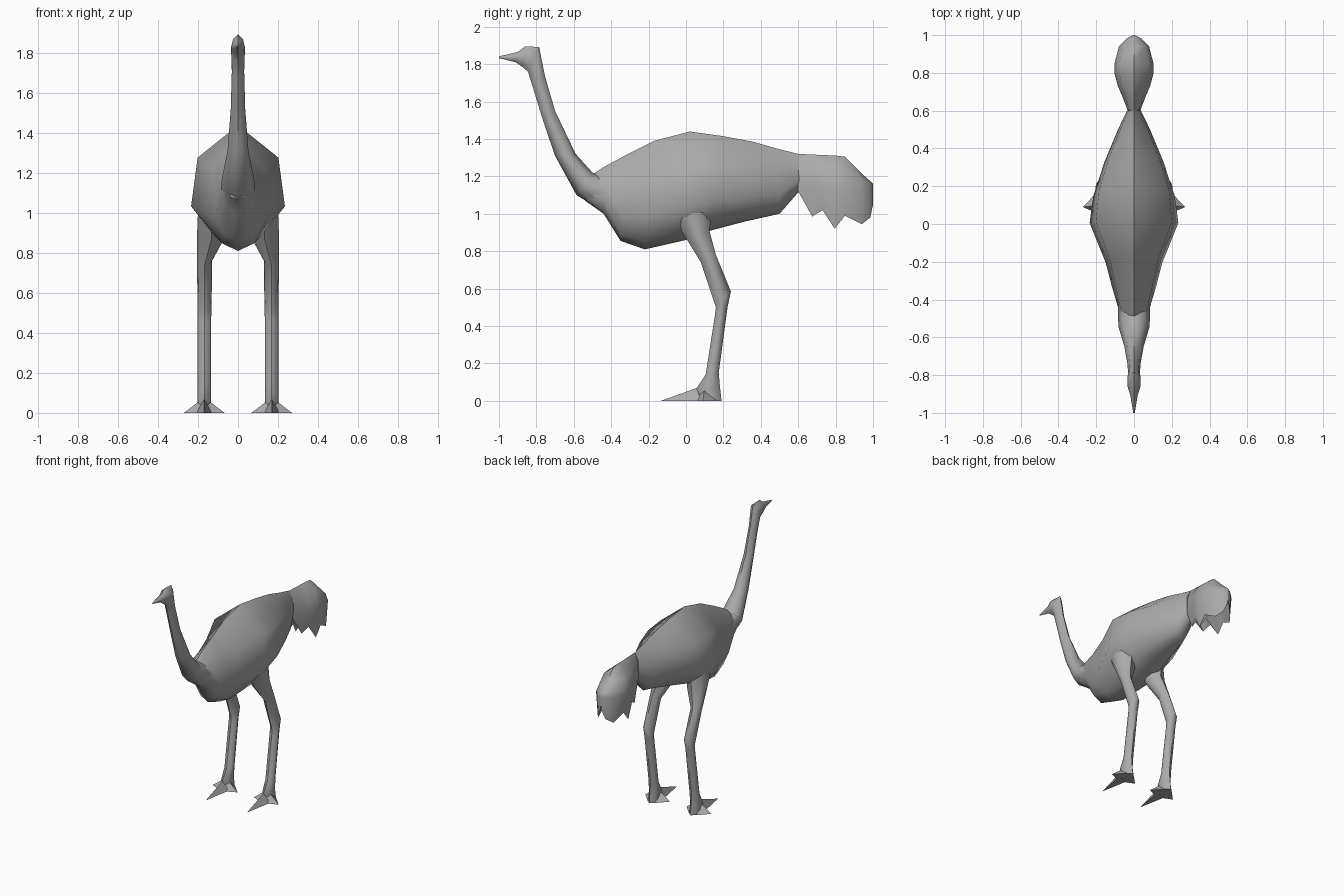
import bpy, bmesh

grey = bpy.data.materials.new("plumage grey")
grey.diffuse_color = (0.4, 0.4, 0.4, 1)


def finish(name, bm, angle=0.9):
    bmesh.ops.remove_doubles(bm, verts=bm.verts, dist=0.0005)
    bmesh.ops.recalc_face_normals(bm, faces=bm.faces)
    mesh = bpy.data.meshes.new(name)
    bm.to_mesh(mesh)
    bm.free()
    mesh.materials.append(grey)
    ob = bpy.data.objects.new(name, mesh)
    bpy.context.collection.objects.link(ob)
    bpy.ops.object.select_all(action='DESELECT')
    bpy.context.view_layer.objects.active = ob
    ob.select_set(True)
    bpy.ops.object.shade_smooth_by_angle(angle=angle)
    return ob


def loft(bm, rings):
    """Skin a list of equal-length point rings and cap both ends."""
    rows = [[bm.verts.new(p) for p in r] for r in rings]
    n = len(rows[0])
    for a, b in zip(rows, rows[1:]):
        for i in range(n):
            j = (i + 1) % n
            bm.faces.new((a[i], a[j], b[j], b[i]))
    bm.faces.new(rows[0])
    bm.faces.new(rows[-1])


def mirrored_ring(half):
    """Close a half outline that starts and ends on x = 0."""
    return half + [(-x, y, z) for x, y, z in half[-2:0:-1]]


# Cross-section shapes: (height fraction, width fraction)
NECK = [(1, 0), (0.8, 0.72), (0.5, 1), (0.2, 0.75), (0, 0)]
BODY = [(1, 0), (0.72, 0.86), (0.3, 1), (0.07, 0.55), (0, 0)]


def section(top, bottom, w, shape):
    return mirrored_ring([(w * k, bottom[0] + (top[0] - bottom[0]) * t,
                           bottom[1] + (top[1] - bottom[1]) * t) for t, k in shape])


# Head and neck: back point, front point, half width
neck = [
    ((-1.0, 1.842), (-1.0, 1.832), 0.004),
    ((-0.90, 1.865), (-0.91, 1.81), 0.02),
    ((-0.86, 1.895), (-0.87, 1.782), 0.033),
    ((-0.785, 1.892), (-0.845, 1.76), 0.035),
    ((-0.755, 1.74), (-0.82, 1.68), 0.031),
    ((-0.70, 1.55), (-0.765, 1.50), 0.036),
    ((-0.59, 1.32), (-0.70, 1.31), 0.052),
    ((-0.50, 1.22), (-0.585, 1.10), 0.083),
    ((-0.36, 1.20), (-0.44, 1.01), 0.085),
]
bm = bmesh.new()
loft(bm, [section(*s, NECK) for s in neck])
finish("head_and_neck", bm)

# Body: top point, bottom point, half width
body = [
    ((-0.50, 1.21), (-0.54, 1.07), 0.06),
    ((-0.44, 1.25), (-0.44, 1.0), 0.085),
    ((-0.31, 1.32), (-0.35, 0.855), 0.115),
    ((-0.17, 1.39), (-0.22, 0.81), 0.15),
    ((0.02, 1.44), (0.0, 0.86), 0.235),
    ((0.20, 1.415), (0.13, 0.91), 0.215),
    ((0.36, 1.385), (0.32, 0.96), 0.155),
    ((0.50, 1.345), (0.50, 1.0), 0.085),
    ((0.60, 1.32), (0.605, 1.12), 0.035),
]
bm = bmesh.new()
loft(bm, [section(*s, BODY) for s in body])
finish("body", bm)

# Tail plume with a ragged hem: y, ridge z, half width, hem z
tail = [
    (0.60, 1.32, 0.033, 1.12), (0.675, 1.317, 0.062, 0.985),
    (0.73, 1.314, 0.085, 1.02), (0.795, 1.312, 0.103, 0.92),
    (0.85, 1.305, 0.103, 0.99), (0.94, 1.215, 0.08, 0.945),
    (0.985, 1.175, 0.035, 0.98), (1.0, 1.16, 0.005, 1.05),
]
bm = bmesh.new()
loft(bm, [mirrored_ring([
    (0, y, ridge), (w * 0.75, y, ridge * 0.65 + 1.13 * 0.35), (w, y, 1.14),
    (w * 0.8, y, hem), (0, y, max(hem, 1.08))]) for y, ridge, w, hem in tail])
finish("tail_plume", bm, 0.8)

# Leg: front (y, z), back (y, z), inner x, outer x
leg = [
    ((-0.09, 1.02), (0.14, 1.02), 0.06, 0.20),
    ((0.0, 0.87), (0.125, 0.91), 0.06, 0.205),
    ((0.08, 0.74), (0.16, 0.78), 0.13, 0.205),
    ((0.16, 0.50), (0.24, 0.585), 0.132, 0.203),
    ((0.155, 0.46), (0.222, 0.50), 0.134, 0.202),
    ((0.105, 0.14), (0.175, 0.15), 0.134, 0.202),
    ((0.055, 0.065), (0.182, 0.07), 0.135, 0.203),
    ((0.08, 0.0), (0.19, 0.0), 0.135, 0.203),
]


def leg_ring(f, b, x0, x1):
    c = (x0 + x1) / 2
    half = (x1 - x0) / 2
    out = []
    for t, k in [(0, 0), (0.22, .8), (0.5, 1), (0.78, .8), (1, 0), (0.78, -.8), (0.5, -1), (0.22, -.8)]:
        out.append((c + half * k, f[0] + (b[0] - f[0]) * t, f[1] + (b[1] - f[1]) * t))
    return out


# Toes: two base corners, tip and apex, relative to the foot centre
def toes():
    yield (-0.04, 0.085, 0), (0.04, 0.085, 0), (0, -0.135, 0), (0, 0.055, 0.068)
    for s in (-1, 1):
        yield (s * 0.01, 0.05, 0), (s * 0.03, 0.165, 0), (s * 0.102, 0.09, 0), (s * 0.01, 0.1, 0.07)


for side, name in ((1, "left"), (-1, "right")):
    bm = bmesh.new()
    loft(bm, [[(side * x, y, z) for x, y, z in leg_ring(*s)] for s in leg])
    finish(name + "_leg", bm)
    bm = bmesh.new()
    for pts in toes():
        a, b, tip, apex = [bm.verts.new((side * (0.169 + x), y, z)) for x, y, z in pts]
        for f in ((a, b, tip), (a, tip, apex), (b, tip, apex), (a, b, apex)):
            bm.faces.new(f)
    finish(name + "_toes", bm, 0.5)
